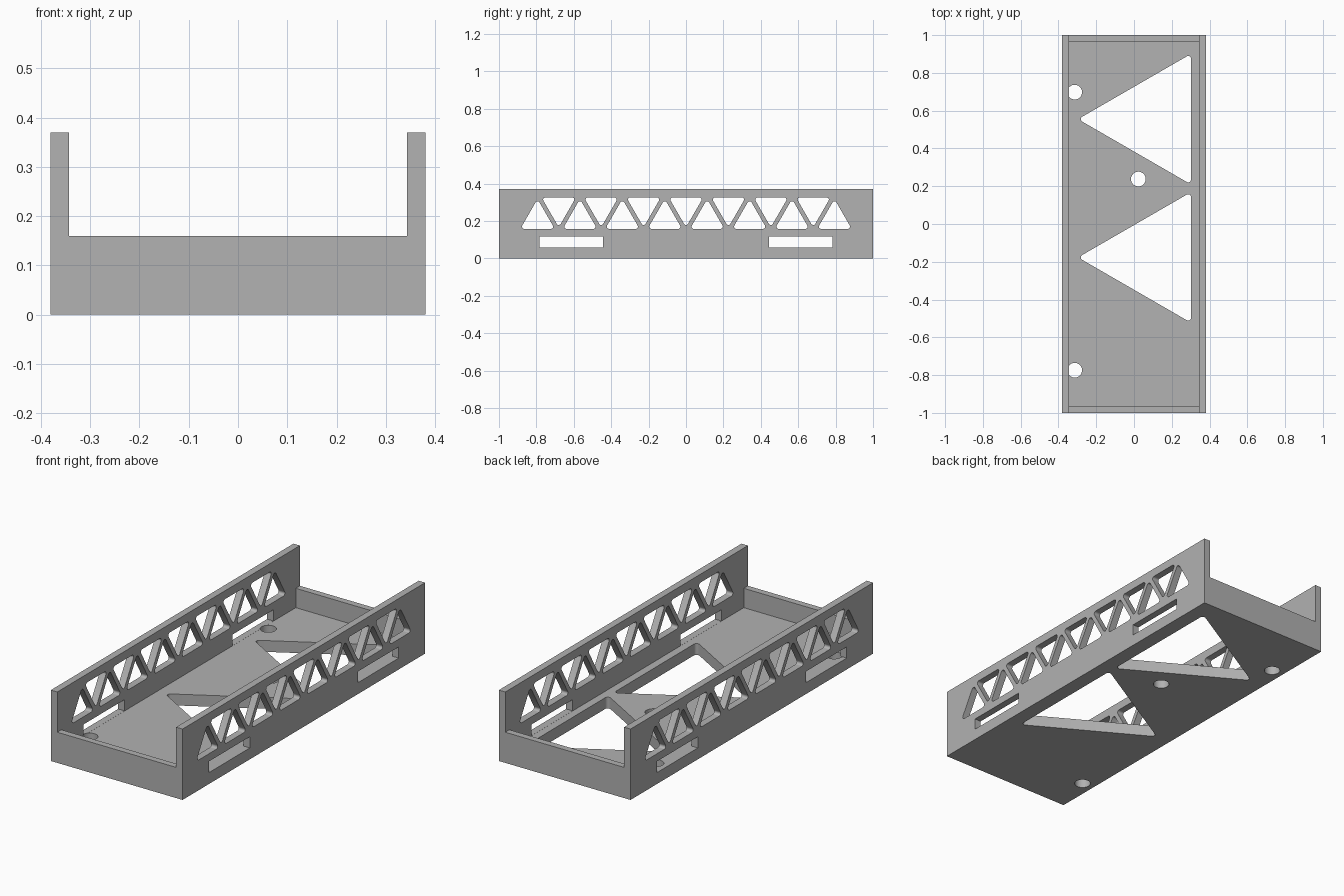
import bpy
import bmesh
from math import cos, sin, pi, sqrt, radians
from mathutils import Vector

cube = bpy.data.objects.get("Cube")
if cube:
    bpy.data.objects.remove(cube, do_unlink=True)

HALF_W, HALF_L, HEIGHT = 0.38, 1.0, 0.37
IN_W, IN_L = 0.343, 0.966
FLOOR, END_H = 0.059, 0.16

grey = bpy.data.materials.new("plain grey")
grey.use_nodes = True
colour = (0.445, 0.445, 0.445, 1)
grey.diffuse_color = colour
grey.node_tree.nodes["Principled BSDF"].inputs["Base Color"].default_value = colour


def prism(name, outline, axis, lo, hi):
    """Extrude a 2D outline along x (outline is y, z), y (x, z) or z (x, y)."""
    place = {"x": lambda u, v: (lo, u, v),
             "y": lambda u, v: (u, lo, v),
             "z": lambda u, v: (u, v, lo)}[axis]
    step = Vector([(hi - lo) * (axis == a) for a in "xyz"])
    bm = bmesh.new()
    face = bm.faces.new([bm.verts.new(place(u, v)) for u, v in outline])
    top = bmesh.ops.extrude_face_region(bm, geom=[face])["geom"]
    bmesh.ops.translate(bm, vec=step, verts=[g for g in top if isinstance(g, bmesh.types.BMVert)])
    bmesh.ops.recalc_face_normals(bm, faces=bm.faces)
    mesh = bpy.data.meshes.new(name)
    bm.to_mesh(mesh)
    bm.free()
    mesh.materials.append(grey)
    obj = bpy.data.objects.new(name, mesh)
    bpy.context.collection.objects.link(obj)
    return obj


def rect(u0, u1, v0, v1):
    return [(u0, v0), (u1, v0), (u1, v1), (u0, v1)]


def circle(u, v, r, n=40):
    return [(u + r * cos(2 * pi * i / n), v + r * sin(2 * pi * i / n)) for i in range(n)]


def triangle(u, v, side, r, direction):
    """Rounded equilateral triangle around its centroid, apex towards direction."""
    reach = side / sqrt(3) - 2 * r
    points = []
    for corner in range(3):
        mid = direction + corner * 2 * pi / 3
        for i in range(9):
            a = mid + (i / 8 - 0.5) * 2 * pi / 3
            points.append((u + reach * cos(mid) + r * cos(a), v + reach * sin(mid) + r * sin(a)))
    return points


# Tray body: U-shaped section run along the length
section = [(-HALF_W, 0), (HALF_W, 0), (HALF_W, HEIGHT), (IN_W, HEIGHT), (IN_W, END_H),
           (-IN_W, END_H), (-IN_W, HEIGHT), (-HALF_W, HEIGHT)]
tray = prism("truss_sided_tray", section, "y", -HALF_L, HALF_L)


def cut(outline, axis, lo, hi):
    cutter = prism("cutter", outline, axis, lo, hi)
    cutter.hide_render = True
    mod = tray.modifiers.new("cut", "BOOLEAN")
    mod.operation = "DIFFERENCE"
    mod.solver = "EXACT"
    mod.object = cutter
    bpy.ops.object.modifier_apply(modifier=mod.name)
    bpy.data.objects.remove(cutter, do_unlink=True)


bpy.ops.object.select_all(action="DESELECT")
tray.select_set(True)
bpy.context.view_layer.objects.active = tray

# Recess between the low end walls
cut(rect(-IN_W, IN_W, -IN_L, IN_L), "z", FLOOR, 0.3)

# Truss openings through both side walls, alternating up and down
SIDE, PITCH = 0.184, 0.2268
third = SIDE / (2 * sqrt(3))
for i in range(15):
    y = (i - 7) * PITCH / 2
    if i % 2 == 0:
        cut(triangle(y, 0.158 + third, SIDE, 0.012, pi / 2), "x", -1, 1)
    else:
        cut(triangle(y, 0.326 - third, SIDE, 0.012, -pi / 2), "x", -1, 1)

# Low slots in each side wall
for sx in (-1, 1):
    for sy in (-1, 1):
        y0, y1 = sorted((sy * 0.445, sy * 0.782))
        x0, x1 = sorted((sx * 0.33, sx * 0.5))
        cut(rect(y0, y1, FLOOR + 0.0005, 0.118), "x", x0, x1)

# Large triangular floor openings
FLOOR_SIDE = 0.691
for y in (0.555, -0.177):
    x = 0.302 - FLOOR_SIDE / (2 * sqrt(3))
    cut(triangle(x, y, FLOOR_SIDE, 0.015, pi), "z", -0.1, 0.1)

# Round floor holes
for x, y in ((-0.314, 0.698), (0.023, 0.238), (-0.314, -0.774)):
    cut(circle(x, y, 0.039), "z", -0.1, FLOOR + 0.001)

bpy.ops.object.shade_smooth_by_angle(angle=radians(30))
